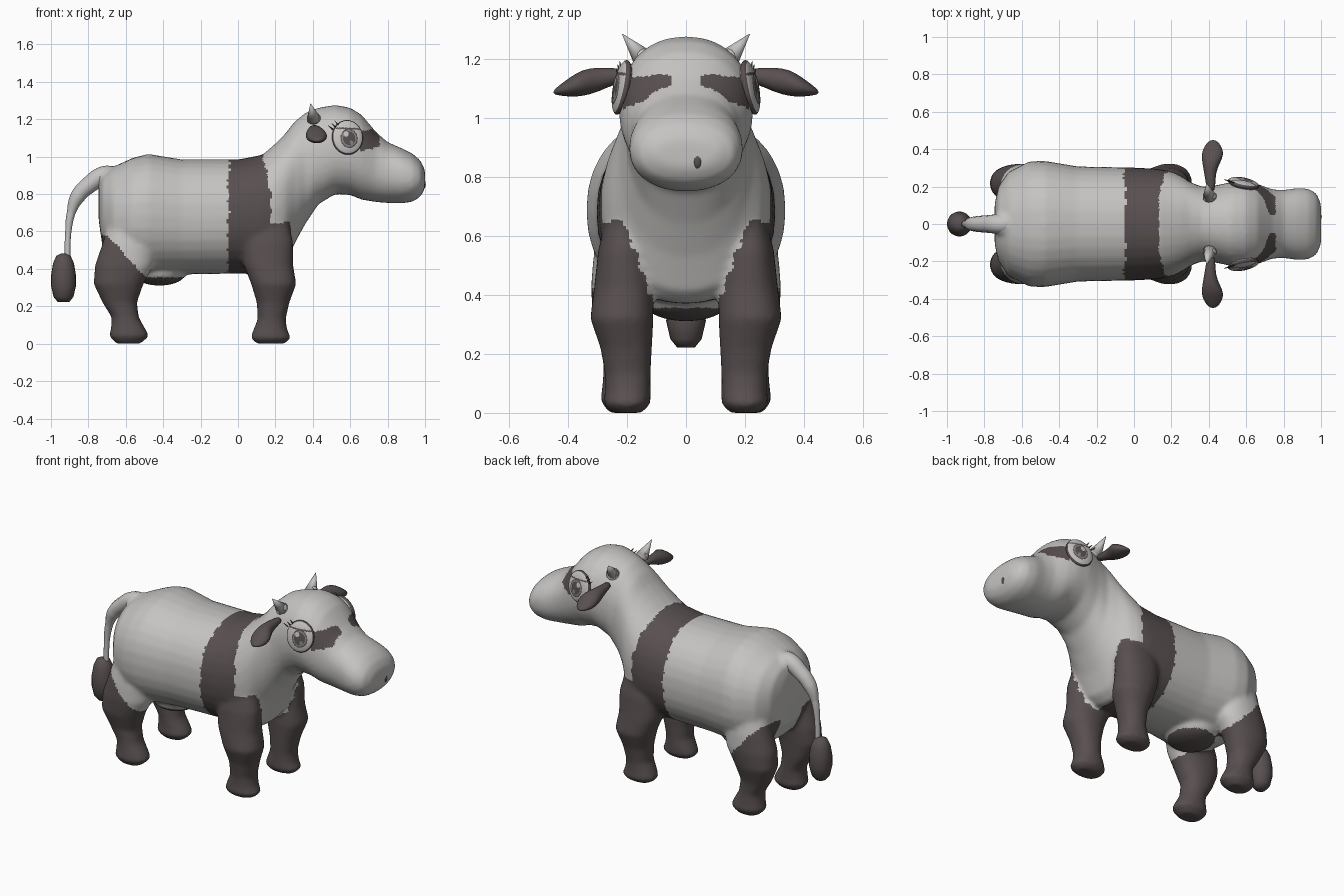
import bpy, bmesh, math
from mathutils import Vector, Matrix

if "Cube" in bpy.data.objects:
    bpy.data.objects.remove(bpy.data.objects["Cube"])


def material(name, colour):
    m = bpy.data.materials.new(name)
    m.use_nodes = True
    m.diffuse_color = (*colour, 1)
    m.node_tree.nodes["Principled BSDF"].inputs["Base Color"].default_value = (*colour, 1)
    return m


LIGHT = material("pale grey hide", (.56, .55, .54))
DARK = material("dark brown hide", (.1, .08, .08))
MID = material("grey iris", (.25, .24, .24))


def finish(bm, name, mats):
    bmesh.ops.recalc_face_normals(bm, faces=bm.faces)
    mesh = bpy.data.meshes.new(name)
    bm.to_mesh(mesh)
    bm.free()
    for m in mats:
        mesh.materials.append(m)
    for p in mesh.polygons:
        p.use_smooth = True
    obj = bpy.data.objects.new(name, mesh)
    bpy.context.collection.objects.link(obj)
    return obj


def loft(bm, axis, rows, power=2.2, n=32):
    """Skin rounded rings; each row is (position, low a, high a, low b, high b)."""
    others = [i for i in range(3) if i != axis]
    rings = []
    for pos, a0, a1, b0, b1 in rows:
        ring = []
        for k in range(n):
            t = math.tau * k / n
            c, s = math.cos(t), math.sin(t)
            co = [0, 0, 0]
            co[axis] = pos
            co[others[0]] = (a0 + a1) / 2 + (a1 - a0) / 2 * math.copysign(abs(c) ** (2 / power), c)
            co[others[1]] = (b0 + b1) / 2 + (b1 - b0) / 2 * math.copysign(abs(s) ** (2 / power), s)
            ring.append(bm.verts.new(co))
        rings.append(ring)
    for r, q in zip(rings, rings[1:]):
        for k in range(n):
            bm.faces.new((r[k], r[(k + 1) % n], q[(k + 1) % n], q[k]))
    bm.faces.new(rings[0])
    bm.faces.new(rings[-1])


def ball(bm, centre, radii, segs=24):
    mat = Matrix.Translation(centre) @ Matrix.Diagonal((*radii, 1))
    bmesh.ops.create_uvsphere(bm, u_segments=segs, v_segments=segs // 2, radius=1, matrix=mat)


def spike(bm, base, tip, radius, segs):
    aim = (tip - base).to_track_quat('Z', 'Y').to_matrix().to_4x4()
    bmesh.ops.create_cone(bm, cap_ends=True, segments=segs, radius1=radius, radius2=.001,
                          depth=(tip - base).length, matrix=Matrix.Translation((base + tip) / 2) @ aim)


# Trunk, neck and head: x, bottom, top, half width
spine = [(-.745, .66, .84, .11), (-.725, .52, .9, .2), (-.67, .42, .945, .28),
         (-.56, .37, .995, .335), (-.48, .36, 1.015, .338), (-.3, .37, .985, .308),
         (0, .375, .985, .302), (.13, .37, 1.01, .295), (.2, .37, 1.07, .282),
         (.25, .41, 1.12, .26), (.3, .53, 1.185, .225), (.36, .64, 1.235, .2),
         (.43, .745, 1.262, .205), (.52, .8, 1.277, .225), (.6, .795, 1.262, .228),
         (.66, .77, 1.225, .215), (.74, .757, 1.13, .185), (.8, .752, 1.078, .182),
         (.88, .75, 1.043, .194), (.935, .76, 1.015, .188), (.975, .785, .98, .165),
         (1, .83, .93, .11)]
# Legs: z, back, front, inner, outer
front_leg = [(0, .1, .25, .15, .25), (.03, .065, .285, .12, .28), (.07, .08, .265, .12, .275),
             (.13, .105, .255, .12, .275), (.22, .1, .275, .115, .29), (.32, .07, .312, .11, .325),
             (.42, .03, .295, .11, .312), (.55, .02, .295, .13, .298), (.64, .04, .27, .15, .275)]
hind_leg = [(0, -.65, -.52, .16, .26), (.04, -.69, -.475, .125, .29), (.08, -.68, -.495, .13, .285),
            (.14, -.675, -.53, .13, .28), (.22, -.725, -.54, .125, .285), (.32, -.772, -.505, .12, .315),
            (.42, -.765, -.45, .11, .322), (.52, -.73, -.44, .11, .315), (.62, -.7, -.45, .12, .295)]

bm = bmesh.new()
loft(bm, 0, [(x, -w, w, lo, hi) for x, lo, hi, w in spine])
for leg in (front_leg, hind_leg):
    for side in (1, -1):
        rows = [(z, x0, x1, *sorted((side * y0, side * y1))) for z, x0, x1, y0, y1 in leg]
        loft(bm, 2, rows)
ball(bm, (-.42, 0, .38), (.145, .15, .07))  # udder
ball(bm, (-.68, 0, .89), (.09, .07, .06))  # tail root
body = finish(bm, "body", [LIGHT, DARK])

# Fuse the parts into one soft skin
remesh = body.modifiers.new("fuse", 'REMESH')
remesh.mode = 'VOXEL'
remesh.voxel_size = .011
soften = body.modifiers.new("soften", 'SMOOTH')
soften.factor = .5
soften.iterations = 14
bpy.context.view_layer.objects.active = body
body.select_set(True)
for name in ("fuse", "soften"):
    bpy.ops.object.modifier_apply(modifier=name)


def is_dark(c):
    x, y, z = c.x, abs(c.y), c.z
    wobble = .005 * math.sin(z * 70 + y * 30) + .003 * math.sin(z * 171)
    girth = -.05 + wobble < x < .175 + wobble - max(0, z - .8) * .2
    shoulder = x > -.05 and z < .65 + wobble and y > .11 + (z - .37) * .36 + wobble
    haunch = x < -.45 and z < .58 - max(0, x + .7) * 1.1 + wobble and y > .1
    stocking = z < .355
    mask = .65 < x < .758 and y > .055 + wobble and 1.09 - (y - .05) * .36 < z < 1.155 - y * .1
    return girth or shoulder or haunch or stocking or mask


for p in body.data.polygons:
    p.material_index = int(is_dark(p.center))
    p.use_smooth = True

# Tail with tuft
curve = bpy.data.curves.new("tail", 'CURVE')
curve.dimensions = '3D'
curve.bevel_depth = 1
curve.bevel_resolution = 4
curve.use_fill_caps = True
path = [(-.62, .88, .05), (-.71, .897, .054), (-.795, .85, .046), (-.858, .785, .04),
        (-.892, .7, .023), (-.908, .59, .016), (-.912, .44, .015)]
spline = curve.splines.new('BEZIER')
spline.bezier_points.add(len(path) - 1)
for point, (x, z, r) in zip(spline.bezier_points, path):
    point.co = (x, 0, z)
    point.radius = r
    point.handle_left_type = point.handle_right_type = 'AUTO'
curve.materials.append(LIGHT)
bpy.context.collection.objects.link(bpy.data.objects.new("tail", curve))

bm = bmesh.new()
loft(bm, 2, [(z, -.933 - r, -.933 + r, -r, r) for z, r in
             ((.222, .03), (.25, .053), (.31, .067), (.37, .066), (.43, .056), (.47, .038), (.482, .015))], 2, 20)
finish(bm, "tail_tuft", [DARK])

# Nostril
bm = bmesh.new()
ball(bm, (.99, .039, .852), (.014, .016, .026), 16)
finish(bm, "nostril", [DARK])


def eye_colour(u, v):
    """Pick a painted zone from position on the unit eye disc."""
    if math.hypot(u, v) > .94 or .43 < v < .52:
        return 1
    iris = math.hypot(u - .06, v + .1)
    if v > .5 or iris > .56 or math.hypot(u + .14, v - .14) < .16:
        return 0
    return 2 if .4 < iris < .49 or math.hypot(u - .2, v + .34) < .12 else 1


for side, label in ((1, "left"), (-1, "right")):
    # Ear: y, back, front, bottom, top
    ear = [(.17, .39, .435, 1.13, 1.165), (.24, .38, .435, 1.115, 1.168), (.3, .37, .445, 1.085, 1.172),
           (.35, .36, .475, 1.072, 1.165), (.39, .362, .48, 1.07, 1.14), (.43, .385, .46, 1.075, 1.11),
           (.45, .41, .435, 1.08, 1.092)]
    bm = bmesh.new()
    loft(bm, 1, [(side * r[0], *r[1:]) for r in ear], 2, 16)
    obj = finish(bm, label + "_ear", [DARK])
    obj.modifiers.new("soften", 'SUBSURF').levels = 1

    # Horn leaning outward to a point, with a rounded base
    bm = bmesh.new()
    spike(bm, Vector((.405, side * .145, 1.2)), Vector((.388, side * .216, 1.284)), .038, 16)
    ball(bm, (.405, side * .148, 1.205), (.037, .03, .033), 16)
    finish(bm, label + "_horn", [LIGHT])

    # Eye: shallow dome with painted zones
    out = Vector((.2, side, .2)).normalized()
    along = Vector((1, 0, 0))
    along = (along - out * along.dot(out)).normalized()
    up = out.cross(along)
    up = up if up.z > 0 else -up
    centre = Vector((.585, side * .217, 1.103))
    place = Matrix.Translation(centre) @ Matrix((along, up, out)).transposed().to_4x4()
    bm = bmesh.new()
    bmesh.ops.create_uvsphere(bm, u_segments=72, v_segments=60, radius=1)
    for f in bm.faces:
        c = f.calc_center_median()
        f.material_index = eye_colour(c.x, c.y)
    bm.transform(place @ Matrix.Diagonal((.084, .094, .026, 1)))
    finish(bm, label + "_eye", [LIGHT, DARK, MID])

    # Eyelashes fanning from the rear corner
    bm = bmesh.new()
    for k in range(3):
        root = place @ Vector((-.08 + .014 * k, .04 + .012 * k, .006))
        end = place @ Vector((-.107 + .018 * k, .058 + .014 * k, .012))
        spike(bm, root, end, .005, 8)
    finish(bm, label + "_eyelashes", [DARK])
